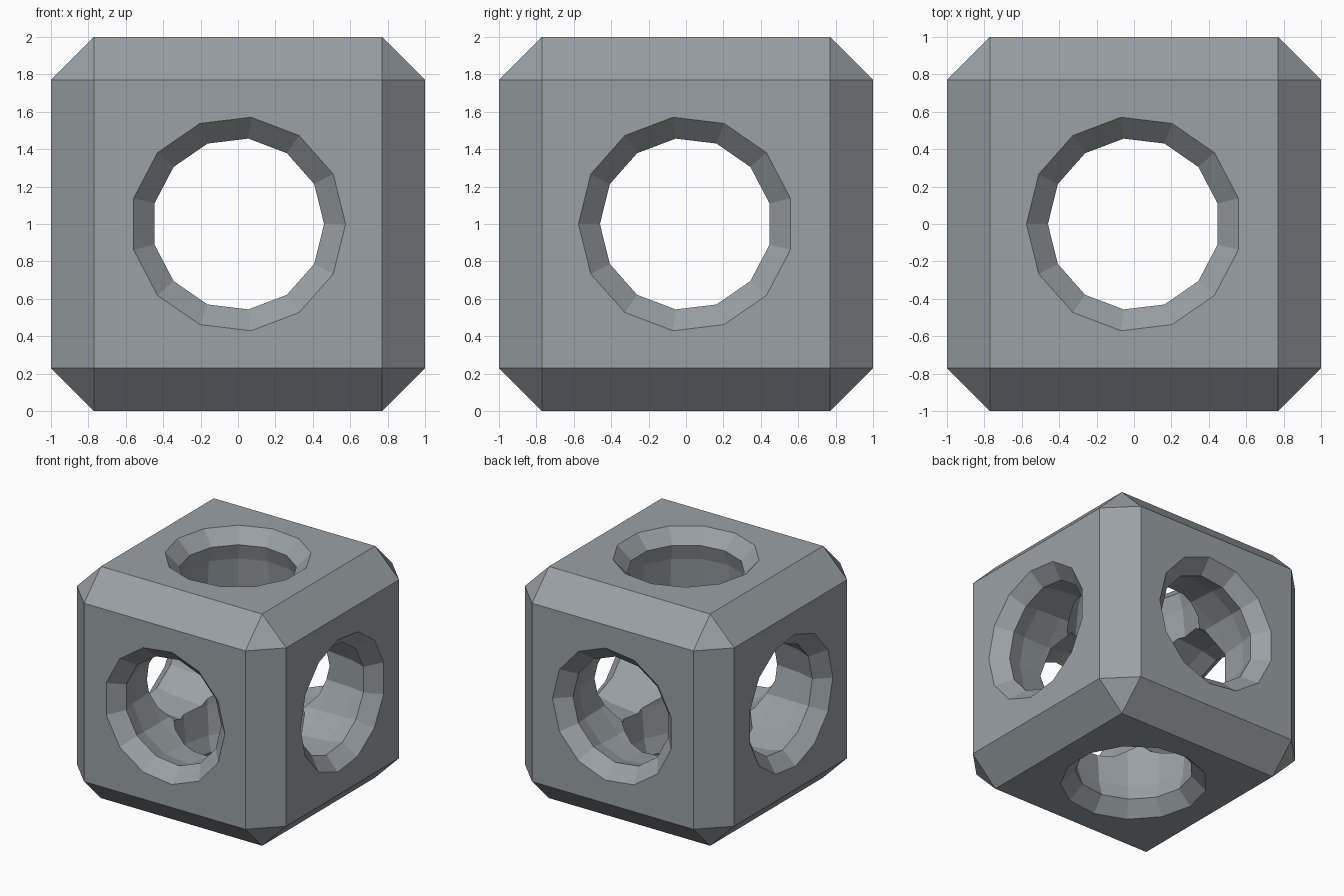
import bpy, bmesh
from math import cos, sin, tau
from mathutils import Vector

if "Cube" in bpy.data.objects:
    bpy.data.objects.remove(bpy.data.objects["Cube"])

SIDES = 13
CENTRE = Vector((0, 0, 1))


def make_object(name, bm):
    bmesh.ops.recalc_face_normals(bm, faces=bm.faces)
    mesh = bpy.data.meshes.new(name)
    bm.to_mesh(mesh)
    bm.free()
    ob = bpy.data.objects.new(name, mesh)
    bpy.context.collection.objects.link(ob)
    return ob


def hole_cutter(name, axis, first, second):
    """Barrel-shaped tunnel with a funnel at both ends; 'first' points at a polygon corner."""
    axis, first, second = Vector(axis), Vector(first), Vector(second)
    half = [(1.05, 0.625), (0.885, 0.46), (0.75, 0.498), (0.5, 0.522), (0.25, 0.526)]
    profile = [(-t, r) for t, r in half] + half[::-1]
    bm = bmesh.new()
    rings = []
    for t, r in profile:
        angles = [tau * i / SIDES for i in range(SIDES)]
        rings.append([bm.verts.new(CENTRE + axis * t + (first * cos(a) + second * sin(a)) * r)
                      for a in angles])
    for a, b in zip(rings, rings[1:]):
        for i in range(SIDES):
            j = (i + 1) % SIDES
            bm.faces.new((a[i], a[j], b[j], b[i]))
    bm.faces.new(rings[0])
    bm.faces.new(rings[-1])
    ob = make_object(name, bm)
    ob.hide_render = True
    return ob


# Cube body with wide chamfers and triangular corners
bm = bmesh.new()
bmesh.ops.create_cube(bm, size=2)
bmesh.ops.translate(bm, verts=bm.verts, vec=CENTRE)
bmesh.ops.bevel(bm, geom=bm.edges[:], offset=0.23, offset_type='OFFSET',
                segments=1, affect='EDGES')
body = make_object("chamfered_block", bm)

# Dark blue-grey colour
slate = bpy.data.materials.new("slate_grey")
slate.diffuse_color = (0.32, 0.355, 0.375, 1)
slate.use_nodes = True
slate.node_tree.nodes["Principled BSDF"].inputs["Base Color"].default_value = slate.diffuse_color

# Three crossing tunnels
cutters = [
    hole_cutter("front_back_cutter", (0, 1, 0), (1, 0, 0), (0, 0, 1)),
    hole_cutter("left_right_cutter", (1, 0, 0), (0, -1, 0), (0, 0, 1)),
    hole_cutter("top_bottom_cutter", (0, 0, 1), (-1, 0, 0), (0, 1, 0)),
]
for cutter in cutters:
    mod = body.modifiers.new(cutter.name, 'BOOLEAN')
    mod.operation = 'DIFFERENCE'
    mod.solver = 'EXACT'
    mod.object = cutter

# Bake the cuts and remove the cutters
bpy.context.view_layer.update()
depsgraph = bpy.context.evaluated_depsgraph_get()
baked = bpy.data.meshes.new_from_object(body.evaluated_get(depsgraph))
body.modifiers.clear()
body.data = baked
baked.materials.clear()
baked.materials.append(slate)
for poly in baked.polygons:
    poly.material_index = 0
for cutter in cutters:
    bpy.data.objects.remove(cutter)
